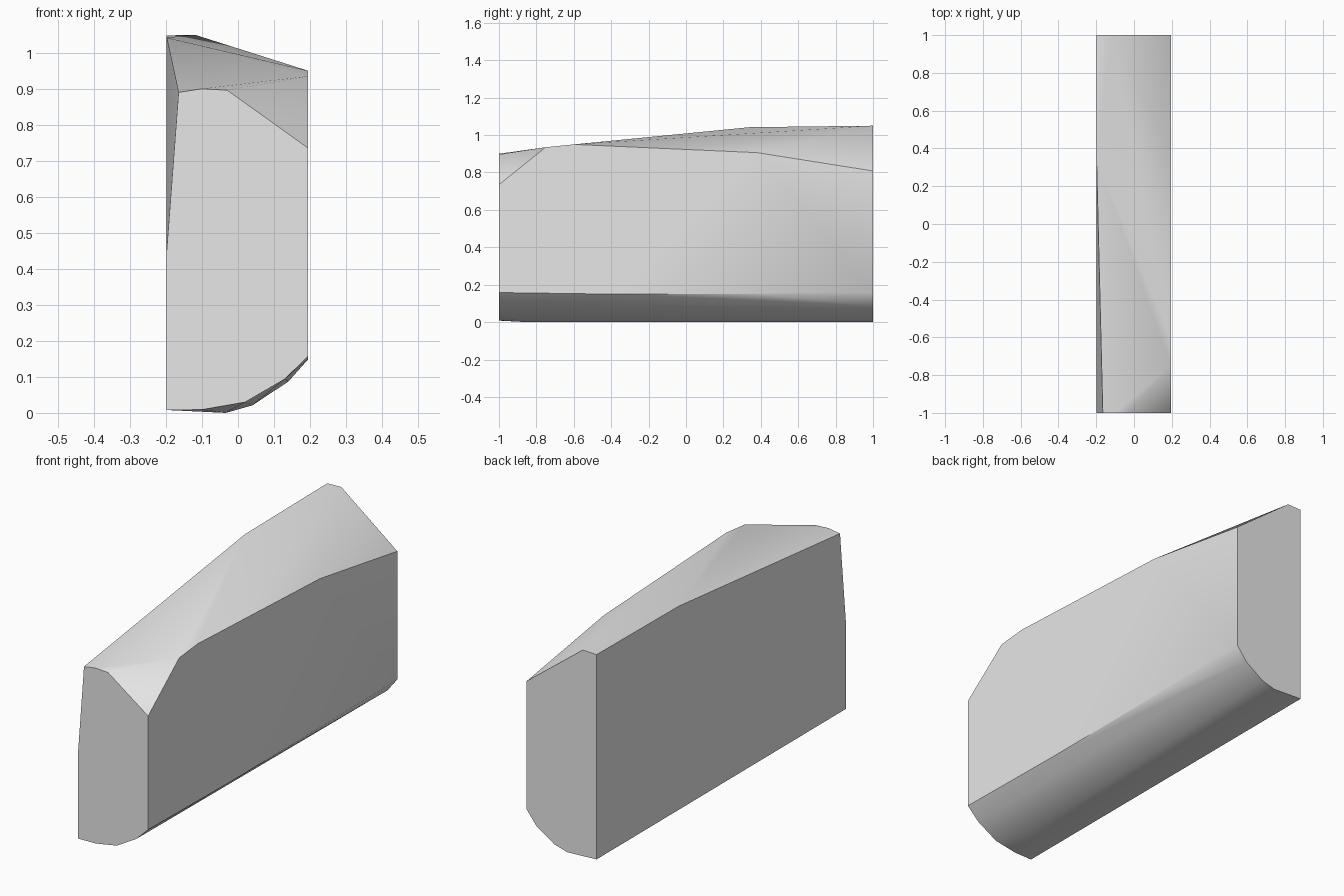
import bpy
import bmesh
import math

default = bpy.data.objects.get("Cube")
if default:
    bpy.data.objects.remove(default)

# One plain grey for the whole block
grey = bpy.data.materials.new("light_grey")
grey.use_nodes = True
colour = (0.8, 0.8, 0.8, 1)
grey.diffuse_color = colour
grey.node_tree.nodes["Principled BSDF"].inputs["Base Color"].default_value = colour

LEFT, RIGHT, FRONT, BACK = -0.198, 0.195, -1, 1

# Front end outline (x, z)
front_end = [(LEFT, 0.008), (-0.1, 0.009), (0.02, 0.03), (0.13, 0.094), (RIGHT, 0.158),
             (RIGHT, 0.735), (-0.03, 0.896), (-0.1, 0.9), (-0.165, 0.89), (LEFT, 0.45)]
# Back end outline (x, z)
back_end = [(LEFT, 0.008), (-0.034, 0), (0.04, 0.021), (0.14, 0.087), (RIGHT, 0.157),
            (RIGHT, 0.808), (-0.12, 1.05), (LEFT, 1.048)]
# Sloping top edge along each long side (y, z)
right_top = [(-0.75, 0.935), (-0.6, 0.95), (0.38, 0.906)]
left_top = [(0.34, 1.042)]
# Slight belly of the rounded underside (x, y, z)
belly = [(RIGHT, -0.35, 0.149), (RIGHT, 0.4, 0.15), (-0.034, -0.85, 0)]

points = [(x, FRONT, z) for x, z in front_end]
points += [(x, BACK, z) for x, z in back_end]
points += [(RIGHT, y, z) for y, z in right_top]
points += [(LEFT, y, z) for y, z in left_top]
points += belly

# Wrap the outlines into a convex block
bm = bmesh.new()
for p in points:
    bm.verts.new(p)
hull = bmesh.ops.convex_hull(bm, input=bm.verts[:])
loose = {g for g in hull["geom_interior"] + hull["geom_unused"]
         if isinstance(g, bmesh.types.BMVert)}
bmesh.ops.delete(bm, geom=list(loose), context="VERTS")
# Merge the flat sides and ends into single faces
bmesh.ops.dissolve_limit(bm, angle_limit=math.radians(0.3),
                         verts=bm.verts[:], edges=bm.edges[:])
bmesh.ops.recalc_face_normals(bm, faces=bm.faces[:])

mesh = bpy.data.meshes.new("bevelled_block")
bm.to_mesh(mesh)
bm.free()
mesh.materials.append(grey)
block = bpy.data.objects.new("bevelled_block", mesh)
bpy.context.collection.objects.link(block)

# Smooth the gentle curves, keep the hard edges
bpy.ops.object.select_all(action="DESELECT")
block.select_set(True)
bpy.context.view_layer.objects.active = block
bpy.ops.object.shade_smooth_by_angle(angle=math.radians(40))
